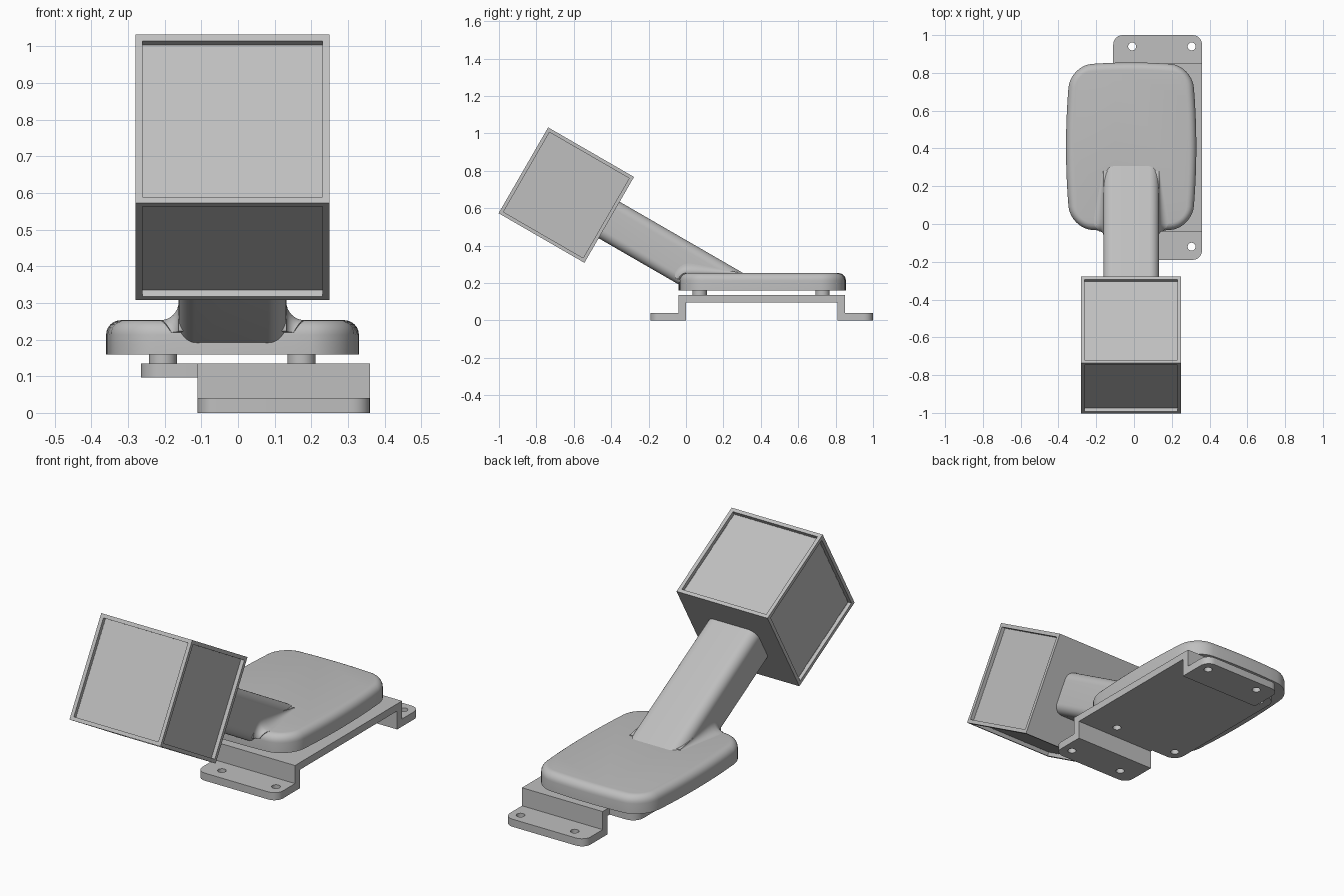
import bpy, bmesh
from math import sin, cos, pi, sqrt, radians
from mathutils import Vector, Matrix

cube = bpy.data.objects.get("Cube")
if cube:
    bpy.data.objects.remove(cube, do_unlink=True)

grey = bpy.data.materials.new("plain_grey")
grey.use_nodes = True
grey.diffuse_color = (0.52, 0.52, 0.52, 1)
grey.node_tree.nodes["Principled BSDF"].inputs["Base Color"].default_value = grey.diffuse_color

CX = -0.015                      # centre line of the lamp in x
TILT = radians(30)


def finish(name, bm, smooth=None):
    bmesh.ops.recalc_face_normals(bm, faces=bm.faces[:])
    mesh = bpy.data.meshes.new(name)
    bm.to_mesh(mesh)
    bm.free()
    mesh.materials.append(grey)
    ob = bpy.data.objects.new(name, mesh)
    bpy.context.collection.objects.link(ob)
    if smooth:
        activate(ob)
        bpy.ops.object.shade_smooth_by_angle(angle=radians(smooth))
    return ob


def activate(ob):
    bpy.ops.object.select_all(action='DESELECT')
    bpy.context.view_layer.objects.active = ob
    ob.select_set(True)


def combine(ob, other, operation):
    """Boolean another object into ob, then drop the helper."""
    other.hide_render = True
    mod = ob.modifiers.new("combine", 'BOOLEAN')
    mod.operation, mod.object, mod.solver = operation, other, 'EXACT'
    activate(ob)
    bpy.ops.object.modifier_apply(modifier=mod.name)
    bpy.data.objects.remove(other, do_unlink=True)


def rounded_rect(hw, hl, r, n=8, side=1):
    """Rounded rectangle outline, with each straight side cut into pieces."""
    corners = []
    for k, (sx, sy) in enumerate([(1, 1), (-1, 1), (-1, -1), (1, -1)]):
        c = Vector((sx * (hw - r), sy * (hl - r)))
        angles = [(k + i / n) * pi / 2 for i in range(n + 1)]
        corners.append([c + r * Vector((cos(a), sin(a))) for a in angles])
    pts = []
    for k, arc in enumerate(corners):
        nxt = corners[(k + 1) % 4][0]
        pts += arc + [arc[-1].lerp(nxt, i / side) for i in range(1, side)]
    return pts


def loft(name, rings, closed=True, smooth=30):
    """Skin a list of point rings and cap both ends."""
    bm = bmesh.new()
    loops = [[bm.verts.new(p) for p in ring] for ring in rings]
    n = len(loops[0])
    for a, b in zip(loops, loops[1:]):
        for i in range(n):
            j = (i + 1) % n
            bm.faces.new((a[i], a[j], b[j], b[i]))
    bm.faces.new(loops[0])
    bm.faces.new(loops[-1])
    return finish(name, bm, smooth)


def prism(name, outline, centre, z0, z1):
    cx, cy = centre
    return loft(name, [[(cx + p.x, cy + p.y, z) for p in outline] for z in (z0, z1)])


def cylinder(name, x, y, r, z0, z1):
    circle = [Vector((r * cos(i * pi / 16), r * sin(i * pi / 16))) for i in range(32)]
    return prism(name, circle, (x, y), z0, z1)


# Mounting bracket: a bent strap with rounded feet
T = 0.04
strap = [(-0.19, 0), (0, 0), (0, 0.097), (0.81, 0.097), (0.81, 0), (1, 0),
         (1, T), (0.85, T), (0.85, 0.135), (-T, 0.135), (-T, T), (-0.19, T)]
bm = bmesh.new()
face = bm.faces.new([bm.verts.new((-0.11, y, z)) for y, z in strap])
ext = bmesh.ops.extrude_face_region(bm, geom=[face])
bmesh.ops.translate(bm, vec=(0.47, 0, 0),
                    verts=[v for v in ext["geom"] if isinstance(v, bmesh.types.BMVert)])
ends = [e for e in bm.edges
        if all(v.co.y < -0.18 or v.co.y > 0.99 for v in e.verts)
        and abs(e.verts[0].co.z - e.verts[1].co.z) > 0.01]
bmesh.ops.bevel(bm, geom=ends, offset=0.05, segments=6, profile=0.5, affect='EDGES')
bracket = finish("mounting_bracket", bm)

# Side tab widening the raised part of the bracket
tab = prism("bracket_tab", rounded_rect(0.18, 0.39, 0.06), (-0.085, 0.402), 0.097, 0.135)
combine(bracket, tab, 'UNION')

# Screw holes in the feet and under the standoffs
posts = [(x, y) for x in (-0.205, 0.173) for y in (0.073, 0.73)]
feet = [(x, y) for x in (-0.01, 0.305) for y in (-0.12, 0.94)]
for x, y in posts + feet:
    combine(bracket, cylinder("hole_cutter", x, y, 0.021, -0.05, 0.2), 'DIFFERENCE')
activate(bracket)
bpy.ops.object.shade_smooth_by_angle(angle=radians(30))

# Standoffs between bracket and base
for i, (x, y) in enumerate(posts):
    cylinder(f"standoff_{i + 1}", x, y, 0.038, 0.135, 0.165)

# Base pad: bulged sides and a rounded upper rim
PAD_TOP, PAD_FRONT, RIM = 0.253, -0.04, 0.04


def pad_ring(inset, z):
    ring = []
    for p in rounded_rect(0.345 - inset, 0.447 - inset, 0.12 - inset, 8, 10):
        u, v = p.x / 0.345, p.y / 0.447
        ring.append((CX + p.x * (1 - 0.07 * v * v), 0.408 + p.y * (1 - 0.04 * u * u), z))
    return ring


rings = [pad_ring(0, 0.16)]
for i in range(7):
    a = i * pi / 12
    rings.append(pad_ring(RIM * (1 - cos(a)), PAD_TOP - RIM * (1 - sin(a))))
loft("base_pad", rings)

# Arm: rounded bar leaning forward, cut level inside the pad
ARM_HW, ARM_HT = 0.147, 0.1125
axis = Vector((0, -cos(TILT), sin(TILT)))
up = Vector((0, sin(TILT), cos(TILT)))
foot = Vector((CX, 0.254, 0.153))
low, high = [], []
for p in rounded_rect(ARM_HW, ARM_HT, 0.05):
    q = foot + Vector((p.x, 0, 0)) + up * p.y
    low.append(q + axis * ((0.18 - q.z) / axis.z))
    high.append(q + axis * 0.78)
loft("arm", [low, high])

# Concave fillets where the arm's sides meet the pad
path = []                        # (y, z, normal y, normal z, radius)
for i in range(9):
    a = radians(10 + 10 * i)
    path.append((PAD_FRONT + RIM * (1 - cos(a)), PAD_TOP - RIM * (1 - sin(a)),
                 -cos(a), sin(a), 0.02 + 0.03 * i / 8))
for i in range(1, 11):
    y = 0.028 * i
    path.append((y, PAD_TOP, 0, 1, min(0.05, 0.19 * (0.3 - y))))
for name, s in (("left_fillet", 1), ("right_fillet", -1)):
    rings = []
    for y, z, ny, nz, r in path:
        ring = []
        for k in range(9):
            a = k * pi / 16
            out, rise = r * (1 - sin(a)), r * (1 - cos(a))
            ring.append((CX + s * (ARM_HW + out), y + ny * rise, z + nz * rise))
        ring.append((CX + s * (ARM_HW - 0.03), y + ny * r, z + nz * r))
        ring.append((CX + s * (ARM_HW - 0.03), y - ny * 0.01, z - nz * 0.01))
        ring.append((CX + s * (ARM_HW + r), y - ny * 0.01, z - nz * 0.01))
        rings.append(ring)
    loft(name, rings)

# Lamp head: tilted cube with a shallow recessed panel on all faces but the arm's
bm = bmesh.new()
bmesh.ops.create_cube(bm, size=0.53)
panels = [f for f in bm.faces if f.normal.y < 0.5]
bmesh.ops.inset_individual(bm, faces=panels, thickness=0.027, depth=0)
bmesh.ops.inset_individual(bm, faces=panels, thickness=0, depth=-0.02)
bm.transform(Matrix.Translation((CX, -0.64, 0.67)) @ Matrix.Rotation(-TILT, 4, 'X'))
finish("lamp_head", bm)
